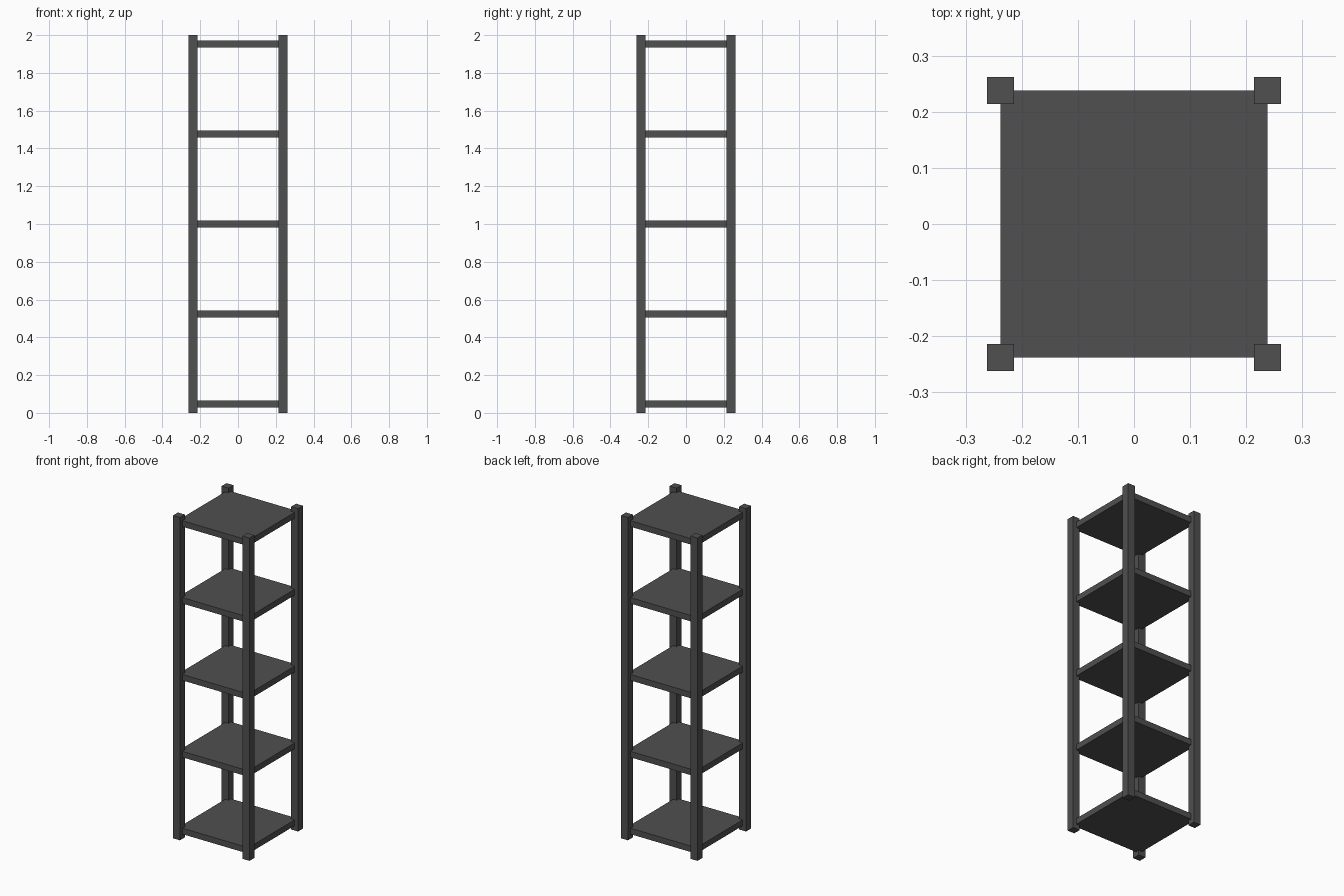
import bpy

if "Cube" in bpy.data.objects:
    bpy.data.objects.remove(bpy.data.objects["Cube"])

HEIGHT = 2.0
POST = 0.0476        # post width
HALF = 0.2381        # post centre offset, also shelf half width
SHELF_T = 0.037      # shelf thickness
SHELVES = 5

dark = bpy.data.materials.new("dark_grey")
dark.diffuse_color = (0.08, 0.08, 0.08, 1)
dark.use_nodes = True
dark.node_tree.nodes["Principled BSDF"].inputs["Base Color"].default_value = dark.diffuse_color


def box(name, centre, size):
    bpy.ops.mesh.primitive_cube_add(size=1, location=centre)
    ob = bpy.context.object
    ob.name = name
    ob.scale = size
    bpy.ops.object.transform_apply(location=False, rotation=False, scale=True)
    ob.data.materials.append(dark)
    return ob


# Four corner posts
for yname, sy in (("front", -1), ("back", 1)):
    for xname, sx in (("left", -1), ("right", 1)):
        box(f"{yname}_{xname}_post", (sx * HALF, sy * HALF, HEIGHT / 2),
            (POST, POST, HEIGHT))

# Evenly spaced shelves reaching the post centres
for i in range(SHELVES):
    z = POST + i * (HEIGHT - 2 * POST) / (SHELVES - 1)
    box(f"shelf_{i + 1}", (0, 0, z), (2 * HALF, 2 * HALF, SHELF_T))
